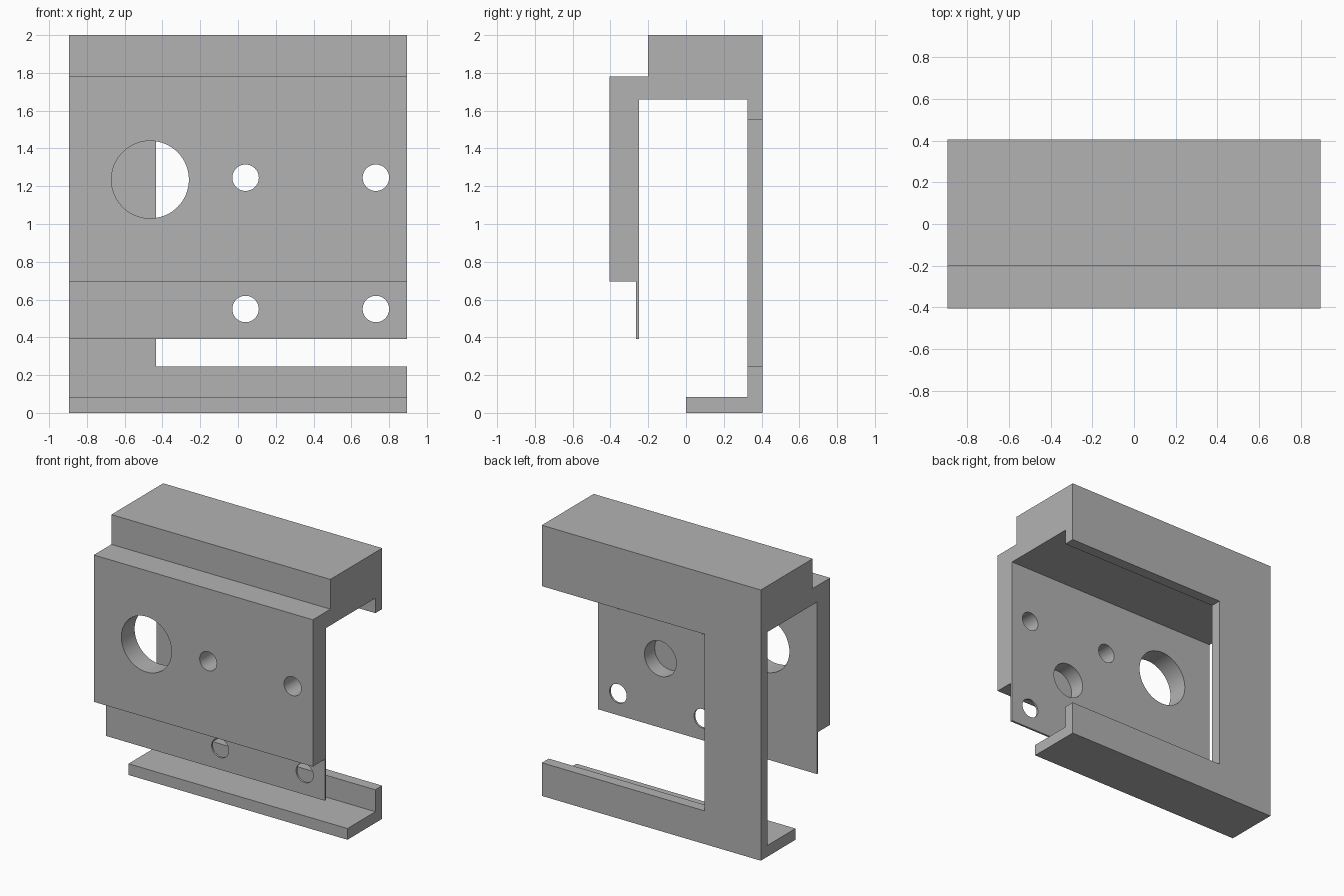
import bpy, bmesh
from mathutils import Matrix, Vector
from math import pi

cube = bpy.data.objects.get("Cube")
if cube:
    bpy.data.objects.remove(cube, do_unlink=True)

grey = bpy.data.materials.new("plain grey")
grey.use_nodes = True
colour = (0.45, 0.45, 0.45, 1)
grey.diffuse_color = colour
grey.node_tree.nodes["Principled BSDF"].inputs["Base Color"].default_value = colour

HALF = 0.895           # half of the bracket's width
FRONT, INNER = -0.405, -0.25


def make_object(name, bm):
    bmesh.ops.recalc_face_normals(bm, faces=bm.faces)
    mesh = bpy.data.meshes.new(name)
    bm.to_mesh(mesh)
    bm.free()
    mesh.materials.append(grey)
    obj = bpy.data.objects.new(name, mesh)
    bpy.context.collection.objects.link(obj)
    return obj


def cut(target, name, bm):
    cutter = make_object(name, bm)
    cutter.hide_render = True
    cutter.hide_viewport = True
    cutter.display_type = 'WIRE'
    mod = target.modifiers.new(name, 'BOOLEAN')
    mod.operation = 'DIFFERENCE'
    mod.solver = 'EXACT'
    mod.object = cutter


def drill(target, name, x, z, radius, y0, y1):
    bm = bmesh.new()
    place = Matrix.Translation((x, (y0 + y1) / 2, z)) @ Matrix.Rotation(pi / 2, 4, 'X')
    bmesh.ops.create_cone(bm, cap_ends=True, segments=64, radius1=radius,
                          radius2=radius, depth=y1 - y0, matrix=place)
    cut(target, name, bm)


# Bracket: side profile (y, z) extruded across the width
profile = [(0, 0), (0.405, 0), (0.405, 2), (-0.2, 2), (-0.2, 1.78),
           (FRONT, 1.78), (FRONT, 0.695), (-0.265, 0.695), (-0.265, 0.39),
           (INNER, 0.39), (INNER, 1.66), (0.325, 1.66), (0.325, 0.083), (0, 0.083)]
bm = bmesh.new()
face = bm.faces.new([bm.verts.new((-HALF, y, z)) for y, z in profile])
side = bmesh.ops.extrude_face_region(bm, geom=[face])
bmesh.ops.translate(bm, vec=Vector((2 * HALF, 0, 0)),
                    verts=[v for v in side["geom"] if isinstance(v, bmesh.types.BMVert)])
bracket = make_object("bracket", bm)

# Open window in the back wall, running out through the left edge
bm = bmesh.new()
x0, x1, z0, z1 = -0.435, 1.0, 0.245, 1.55
bmesh.ops.create_cube(bm, size=1, matrix=Matrix.Translation(
    ((x0 + x1) / 2, 0.4, (z0 + z1) / 2)) @ Matrix.Diagonal((x1 - x0, 0.2, z1 - z0, 1)))
cut(bracket, "window_cutter", bm)

# Large through hole, four screw holes and the blind socket between them
drill(bracket, "large_hole_cutter", -0.465, 1.235, 0.205, -0.5, -0.1)
for x in (0.04, 0.73):
    for z in (0.55, 1.245):
        drill(bracket, "screw_hole_cutter", x, z, 0.07, -0.5, -0.1)
drill(bracket, "socket_cutter", 0.385, 0.9, 0.13, INNER - 0.12, -0.1)

# Smooth hole walls, sharp edges elsewhere
bpy.ops.object.select_all(action='DESELECT')
bracket.select_set(True)
bpy.context.view_layer.objects.active = bracket
for mod in list(bracket.modifiers):
    bpy.ops.object.modifier_apply(modifier=mod.name)
bpy.ops.object.shade_smooth_by_angle()
for obj in list(bpy.data.objects):
    if obj.name.split(".")[0].endswith("_cutter"):
        bpy.data.objects.remove(obj, do_unlink=True)
